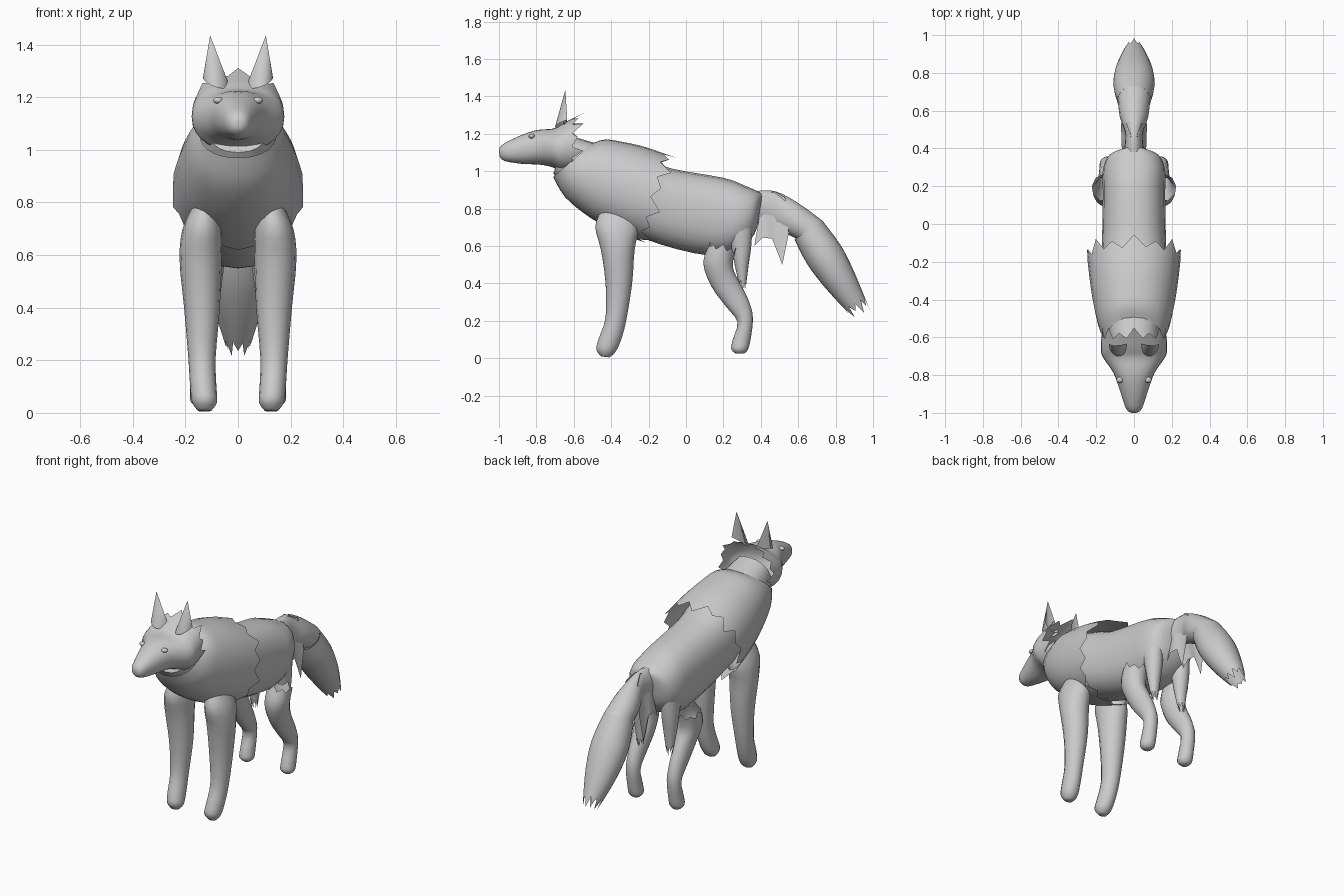
import bpy, bmesh, math
from mathutils import Vector

if "Cube" in bpy.data.objects:
    bpy.data.objects.remove(bpy.data.objects["Cube"])

fur = bpy.data.materials.new("grey_fur")
fur.diffuse_color = (0.6, 0.6, 0.6, 1)
fur.use_nodes = True
fur.node_tree.nodes["Principled BSDF"].inputs["Base Color"].default_value = fur.diffuse_color


def finish(name, bm, angle=50):
    me = bpy.data.meshes.new(name)
    bmesh.ops.recalc_face_normals(bm, faces=bm.faces)
    bm.to_mesh(me)
    bm.free()
    ob = bpy.data.objects.new(name, me)
    bpy.context.collection.objects.link(ob)
    me.materials.append(fur)
    bpy.ops.object.select_all(action='DESELECT')
    ob.select_set(True)
    bpy.context.view_layer.objects.active = ob
    bpy.ops.object.shade_smooth_by_angle(angle=math.radians(angle))
    return ob


def spline(rows, steps):
    """Smooth a list of ring rows into more rows."""
    out = []
    for i in range(len(rows) - 1):
        p = [rows[max(0, min(len(rows) - 1, i + k))] for k in (-1, 0, 1, 2)]
        for s in range(steps):
            t = s / steps
            out.append([0.5 * (2 * b + (c - a) * t + (2 * a - 5 * b + 4 * c - d) * t * t
                               + (3 * b - a - 3 * c + d) * t ** 3) for a, b, c, d in zip(*p)])
    return out + [list(rows[-1])]


def loft(name, rows, x=0.0, sides=20, steps=3, caps=(True, True), jag=(0, 0), square=1.0):
    """Rows: edge point y, z, opposite edge point y, z, half width, optional x shift."""
    rows = spline([tuple(r) + (0,) * (6 - len(r)) for r in rows], steps)
    bm = bmesh.new()
    rings = []
    for y1, z1, y2, z2, w, dx in rows:
        c = Vector((x + dx, (y1 + y2) / 2, (z1 + z2) / 2))
        h = Vector((0, (y1 - y2) / 2, (z1 - z2) / 2))
        ring = []
        for k in range(sides):
            a = 2 * math.pi * k / sides
            u, v = math.cos(a), math.sin(a)
            u, v = (math.copysign(abs(q) ** square, q) for q in (u, v))
            ring.append(bm.verts.new(c + h * u + Vector((w * v, 0, 0))))
        rings.append(ring)
    # ragged fur points on open ends
    for end, nxt, amount in ((0, 1, jag[0]), (-1, -2, jag[1])):
        if amount:
            moves = [(a.co - b.co).normalized() * amount for a, b in zip(rings[end], rings[nxt])]
            for k, v in enumerate(rings[end]):
                v.co += moves[k] * (0.6, -0.5, 0.1, -0.6)[k % 4]
    for a, b in zip(rings, rings[1:]):
        for k in range(sides):
            n = (k + 1) % sides
            bm.faces.new((a[k], a[n], b[n], b[k]))
    for cap, ring in zip(caps, (rings[0], rings[-1])):
        if cap:
            bm.faces.new(ring)
    return finish(name, bm)


# inner body from neck to rump
loft("body", [
    (-.62, 1.19, -.71, .99, .115), (-.45, 1.14, -.62, .88, .145), (-.25, 1.08, -.40, .72, .18),
    (-.08, 1.015, -.14, .61, .17), (.2, .965, .12, .55, .165), (.31, .925, .26, .57, .165),
    (.38, .895, .35, .64, .13), (.41, .88, .38, .70, .05)], square=.85)

# shoulder mane with ragged rear edge
loft("mane", [
    (-.50, 1.15, -.71, .97, .145), (-.43, 1.17, -.645, .86, .185), (-.33, 1.155, -.51, .75, .215),
    (-.22, 1.13, -.36, .67, .235), (-.09, 1.085, -.22, .62, .25)],
    sides=28, caps=(False, False), jag=(0, .06), square=.92)

# head with flared ruff
loft("head", [
    (-1.0, 1.105, -.997, 1.08, .015), (-.985, 1.14, -.97, 1.055, .042), (-.9, 1.185, -.88, 1.04, .072),
    (-.8, 1.22, -.78, 1.035, .108), (-.71, 1.228, -.71, 1.02, .162), (-.66, 1.255, -.67, .995, .176),
    (-.58, 1.295, -.59, .99, .172)], sides=28, caps=(True, False), jag=(0, .06), square=.92)

# tail root and bushy tail end
loft("tail_root", [
    (.34, .89, .36, .72, .06), (.47, .895, .47, .70, .045), (.60, .83, .53, .67, .075),
    (.73, .735, .59, .64, .085)], caps=(True, True))
loft("tail_brush", [
    (.73, .735, .58, .635, .088), (.83, .60, .65, .50, .11), (.90, .46, .75, .37, .095),
    (.97, .29, .87, .24, .05)], caps=(False, False), jag=(0, .06))

# ragged fur hanging beside the tail root
for side, s in (("left", 1), ("right", -1)):
    bm = bmesh.new()
    pts = [(.41, .86, .03), (.365, .60, .06), (.41, .645, .065), (.46, .64, .065),
           (.515, .50, .07), (.55, .67, .065), (.53, .86, .04), (.47, .895, .015)]
    bm.faces.new([bm.verts.new((s * x, y, z)) for y, z, x in pts])
    bmesh.ops.triangulate(bm, faces=bm.faces)
    finish(side + "_tail_flap", bm)

for side, s in (("left", 1), ("right", -1)):
    # front leg and paw
    loft(side + "_front_leg", [
        (-.46, .78, -.28, .78, .05, -.01 * s), (-.485, .70, -.255, .69, .075),
        (-.455, .58, -.275, .58, .08, .005 * s), (-.43, .40, -.288, .40, .068),
        (-.43, .22, -.32, .20, .052), (-.465, .11, -.35, .09, .05, -.005 * s),
        (-.48, .05, -.38, .03, .047, -.01 * s), (-.455, .01, -.41, .005, .025, -.01 * s)],
        x=.137 * s, sides=16)
    # rear leg with ragged open top
    loft(side + "_rear_leg", [
        (.125, .61, .265, .58, .07, .012 * s), (.092, .51, .25, .49, .068, .008 * s),
        (.135, .385, .285, .41, .055), (.215, .275, .335, .31, .045), (.275, .195, .358, .215, .042),
        (.25, .10, .345, .10, .042), (.242, .05, .33, .045, .042), (.265, .025, .31, .025, .022)],
        x=.14 * s, sides=16, caps=(False, True), jag=(.03, 0))
    # thigh fur hanging from the rump
    loft(side + "_thigh_fur", [
        (.19, .76, .36, .80, .055), (.24, .60, .35, .61, .05), (.26, .50, .335, .50, .04),
        (.285, .39, .32, .38, .022)], x=.10 * s, sides=16, caps=(False, False), jag=(0, .05))
    # thin pointed ear, hollow toward the back
    bm = bmesh.new()
    tip = bm.verts.new((.106 * s, -.645, 1.435))
    rim = []
    for k in range(13):
        a = math.pi * k / 12
        rim.append(bm.verts.new((s * (.083 + .05 * math.cos(a)), -.635 - .065 * math.sin(a),
                                 1.26 - .022 * math.sin(a) + .015 * math.cos(a))))
    for a, b in zip(rim, rim[1:]):
        bm.faces.new((a, b, tip))
    inner = bm.verts.new((.083 * s, -.655, 1.25))
    for a, b in ((rim[0], inner), (inner, rim[-1])):
        bm.faces.new((a, b, tip))
    finish(side + "_ear", bm)
    # small eye
    bm = bmesh.new()
    bmesh.ops.create_uvsphere(bm, u_segments=12, v_segments=8, radius=.016)
    for v in bm.verts:
        v.co = Vector((v.co.x * 1.2, v.co.y, v.co.z * .8)) + Vector((.075 * s, -.825, 1.188))
    finish(side + "_eye", bm)
